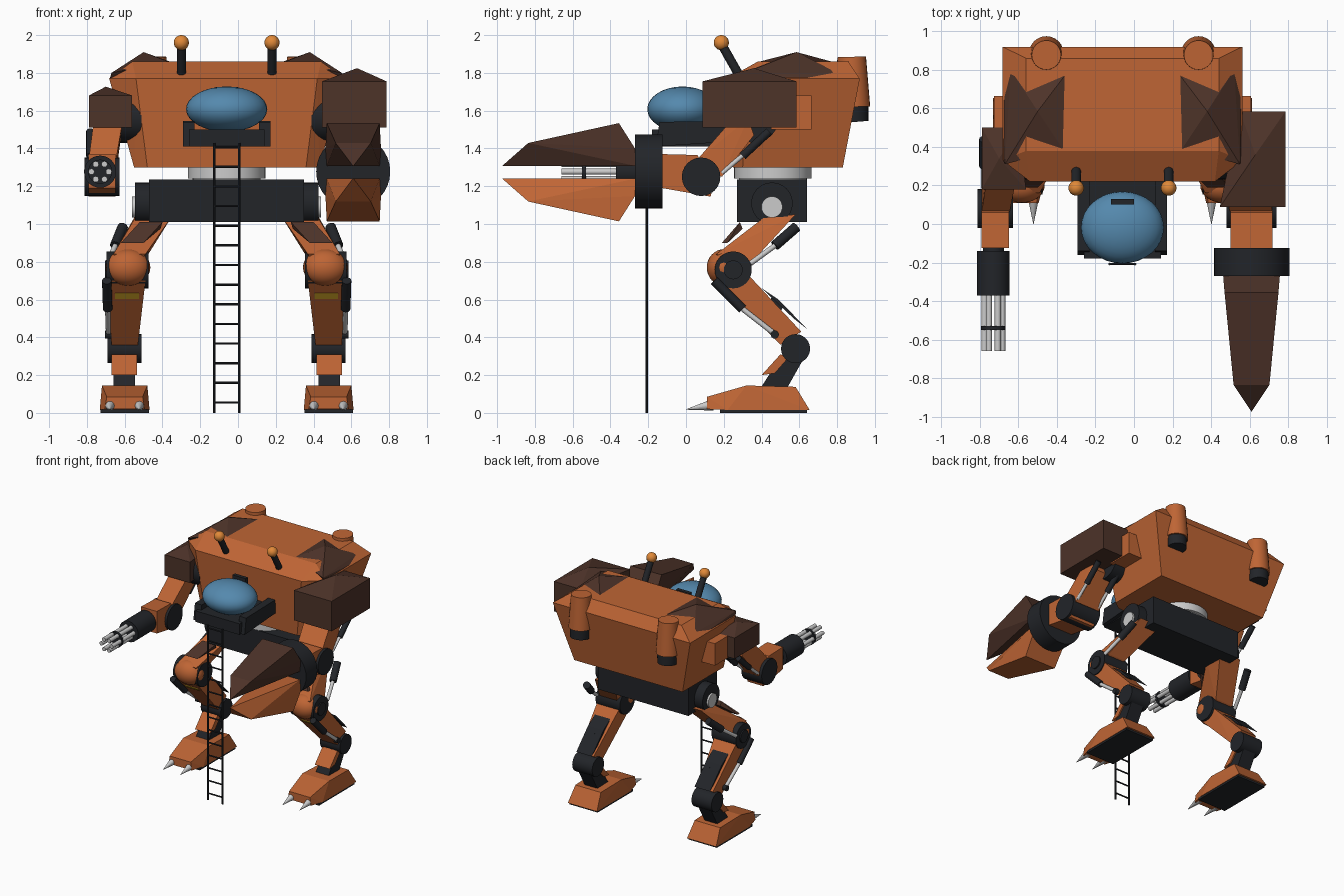
import bpy, bmesh, math
from mathutils import Vector, Matrix

if "Cube" in bpy.data.objects:
    bpy.data.objects.remove(bpy.data.objects["Cube"])

CX = -0.06  # body centre line


def mat(name, rgb):
    m = bpy.data.materials.new(name)
    m.diffuse_color = (*rgb, 1)
    m.use_nodes = True
    m.node_tree.nodes["Principled BSDF"].inputs["Base Color"].default_value = m.diffuse_color
    return m


ORANGE = mat("orange_paint", (0.52, 0.13, 0.035))
BROWN = mat("brown_armour", (0.075, 0.033, 0.022))
BLACK = mat("black_metal", (0.016, 0.018, 0.022))
BLUE = mat("blue_glass", (0.09, 0.25, 0.42))
AMBER = mat("amber_lamp", (0.75, 0.25, 0.04))
YELLOW = mat("yellow_stripe", (0.65, 0.38, 0.02))


def finish(name, bm, m, smooth=False):
    bmesh.ops.recalc_face_normals(bm, faces=bm.faces)
    me = bpy.data.meshes.new(name)
    bm.to_mesh(me)
    bm.free()
    if smooth:
        me.shade_smooth()
        me.set_sharp_from_angle(angle=math.radians(35))
    if m:
        me.materials.append(m)
    ob = bpy.data.objects.new(name, me)
    bpy.context.collection.objects.link(ob)
    return ob


def hull(name, pts, m):
    bm = bmesh.new()
    for p in pts:
        bm.verts.new(p)
    r = bmesh.ops.convex_hull(bm, input=bm.verts)
    junk = [g for g in r["geom_interior"] if isinstance(g, bmesh.types.BMVert)]
    bmesh.ops.delete(bm, geom=junk, context="VERTS")
    bmesh.ops.dissolve_limit(bm, angle_limit=0.01, verts=bm.verts, edges=bm.edges)
    return finish(name, bm, m)


def box(name, lo, hi, m):
    return hull(name, [(x, y, z) for x in (lo[0], hi[0]) for y in (lo[1], hi[1])
                       for z in (lo[2], hi[2])], m)


def prism(name, yz, x0, x1, m):
    return hull(name, [(x, y, z) for y, z in yz for x in (x0, x1)], m)


def rod(name, p, q, r, m, r2=None, n=24):
    p, q = Vector(p), Vector(q)
    d = q - p
    bm = bmesh.new()
    bmesh.ops.create_cone(bm, cap_ends=True, segments=n, radius1=r,
                          radius2=r if r2 is None else r2, depth=d.length,
                          matrix=Matrix.Translation((p + q) / 2)
                          @ d.to_track_quat("Z", "Y").to_matrix().to_4x4())
    return finish(name, bm, m, True)


def ball(name, c, r, m):
    bm = bmesh.new()
    bmesh.ops.create_uvsphere(bm, u_segments=32, v_segments=16, radius=1,
                              matrix=Matrix.Translation(c) @ Matrix.Diagonal((*r, 1)))
    return finish(name, bm, m, True)


# Torso: three stacked outlines with cut front corners
torso = []
for z, hx, cut, y0, y1, yc in ((1.30, .49, .42, .25, .83, .30),
                               (1.77, .622, .48, .22, .92, .33),
                               (1.86, .50, .50, .38, .86, .38)):
    for s in (-1, 1):
        torso += [(CX + s * cut, y0, z), (CX + s * hx, yc, z), (CX + s * hx, y1, z)]
hull("torso", torso, ORANGE)

# Cockpit tray, canopy and hatch handle
box("cockpit_tray", (CX - .2, -.18, 1.41), (CX + .2, .44, 1.50), BLACK)
ball("canopy", (CX, -.018, 1.608), (.215, .187, .12), BLUE)
box("canopy_handle", (CX - .06, .10, 1.67), (CX + .06, .13, 1.725), BLACK)

# Turret ring and pelvis
rod("turret_ring", (CX, .46, 1.24), (CX, .46, 1.31), .205, None, n=48)
rod("turret_neck", (CX, .46, 1.2), (CX, .46, 1.26), .18, None, n=48)
box("pelvis", (CX - .41, .27, 1.01), (CX + .41, .64, 1.235), BLACK)

# Boarding ladder
for s in (-1, 1):
    rod("ladder_rail", (CX + s * .066, -.208, 0), (CX + s * .066, -.208, 1.43), .007, BLACK, n=8)
for i in range(14):
    z = .055 + i * .104
    rod("ladder_rung", (CX - .066, -.208, z), (CX + .066, -.208, z), .006, BLACK, n=8)

for s in (-1, 1):
    def P(x, y, z):
        return (CX + s * x, y, z)

    def side_prism(name, yz, a, b, m):
        return prism(name, yz, CX + s * a, CX + s * b, m)

    # Torso fittings
    hull("cockpit_side", [P(x, y, z) for x in (.17, .232) for y, z in
                          ((-.16, 1.41), (-.14, 1.54), (.44, 1.55), (.44, 1.45))], BLACK)
    hull("roof_plate", [P(.61, .31, 1.80), P(.58, .80, 1.80), P(.30, .77, 1.86), P(.31, .39, 1.86),
                        P(.44, .585, 1.91), P(.62, .33, 1.765), P(.615, .82, 1.765)], BROWN)
    rod("antenna", P(.24, .28, 1.79), P(.24, .195, 1.94), .024, BLACK)
    ball("antenna_lamp", P(.24, .187, 1.96), (.04,) * 3, AMBER)
    rod("exhaust", P(.395, .885, 1.62), P(.395, .877, 1.885), .09, ORANGE, .076)
    rod("exhaust_nozzle", P(.395, .892, 1.54), P(.395, .885, 1.625), .074, BLACK, .08)
    rod("shoulder_joint", P(.45, .36, 1.56), P(.64, .36, 1.56), .13, BLACK)
    box("shoulder_mount", P(.5, .45, 1.50), P(.667, .665, 1.68), ORANGE)

    # Hip and thigh
    rod("hip_joint", P(.38, .455, 1.11), P(.485, .455, 1.11), .11, BLACK)
    rod("hip_pin", P(.48, .455, 1.09), P(.50, .455, 1.09), .056, None)
    hull("thigh", [P(x, y, z) for x, y, z in (
        (.29, .42, 1.04), (.48, .42, 1.04), (.29, .58, 1.05), (.48, .58, 1.05),
        (.43, .16, .84), (.60, .16, .84), (.44, .35, .80), (.60, .35, .80), (.52, .24, .72))], ORANGE)
    hull("thigh_plate", [P(x, y, z) for x, y, z in (
        (.34, .285, 1.01), (.46, .285, 1.01), (.44, .19, .90), (.56, .19, .90),
        (.35, .30, .975), (.46, .30, .975), (.44, .22, .90), (.56, .22, .90))], BROWN)
    rod("hip_piston_sleeve", P(.55, .585, .985), P(.59, .47, .885), .028, BLACK, n=16)
    rod("hip_piston_rod", P(.59, .47, .885), P(.63, .34, .79), .014, None, n=12)

    # Knee and shin
    ball("knee_cap", P(.522, .20, .77), (.118, .09, .096), ORANGE)
    rod("knee_joint", P(.415, .25, .757), P(.635, .25, .757), .098, BLACK)
    rod("knee_pin", P(.63, .25, .757), P(.645, .25, .757), .05, BLACK)
    hull("shin", [P(x, y, z) for x0, x1, y, z in (
        (.43, .63, .17, .70), (.43, .63, .34, .72), (.47, .61, .50, .36), (.47, .61, .61, .43))
        for x in (x0, x1)], ORANGE)
    side_prism("shin_stripe", ((.23, .632), (.258, .604), (.28, .62), (.25, .65)), .465, .59, YELLOW)
    side_prism("calf_plate", ((.40, .66), (.49, .60), (.64, .445), (.57, .50)), .465, .605, BLACK)
    side_prism("calf_strut", ((.42, .56), (.46, .62), (.52, .57), (.48, .50)), .51, .56, BLACK)
    rod("shin_piston_sleeve", P(.635, .15, .70), P(.63, .30, .55), .025, BLACK, n=16)
    rod("shin_piston_rod", P(.63, .30, .55), P(.625, .48, .41), .014, None, n=12)
    rod("shin_piston_end", P(.61, .47, .415), P(.645, .47, .415), .022, BLACK, n=16)

    # Ankle and foot
    rod("ankle_joint", P(.45, .58, .34), P(.63, .58, .34), .077, BLACK)
    side_prism("ankle_strut", ((.40, .14), (.54, .14), (.63, .30), (.53, .34)), .485, .60, BLACK)
    side_prism("ankle_plate", ((.40, .20), (.47, .21), (.54, .29), (.50, .31)), .475, .61, ORANGE)
    hull("foot", [P(.54 + t * w, y, z) for t in (-1, 1) for w, y, z in (
        (.105, .11, .02), (.095, .11, .085), (.132, .22, .015), (.12, .32, .145),
        (.115, .58, .138), (.132, .655, .015))], ORANGE)
    side_prism("foot_sole", ((.18, 0), (.18, .018), (.64, .018), (.64, 0)), .412, .668, BLACK)
    for t in (-.078, .078):
        rod("toe_claw", P(.54 + t, .14, .042), P(.54 + t, .0, .018), .03, None, .001, 12)

# Arms: same build, right one thicker
for side, x, w, ux in (("right", .61, .11, .58), ("left", -.72, .072, -.69)):
    hull(side + "_upper_arm", [(c + t * w, y, z) for t in (-1, 1) for c, y, z in (
        (ux, .20, 1.50), (ux, .36, 1.47), (x, .19, 1.25), (x, .05, 1.33),
        (ux, .33, 1.56), (ux, .25, 1.56))], ORANGE)
    rod(side + "_elbow", (x - w - .02, .08, 1.25), (x + w + .02, .08, 1.25), .102, BLACK)
    prism(side + "_forearm", ((-.125, 1.37), (.06, 1.365), (.15, 1.22), (.13, 1.145), (-.125, 1.19)),
          x - w, x + w, ORANGE)
    for t in (-1, 1):
        xp = x + t * (w - .01)
        rod(side + "_arm_piston_sleeve", (xp, .30, 1.36), (xp, .44, 1.49), .022, BLACK, n=12)
        rod(side + "_arm_piston_rod", (xp, .19, 1.27), (xp, .32, 1.38), .012, None, n=12)

# Shoulder armour boxes with pitched roofs
for side, xi, xb, xo, y0, y1, z0, z1, apex in (
        ("right", .445, .55, .787, .087, .585, 1.51, 1.755, (.63, .36, 1.825)),
        ("left", -.56, -.60, -.79, .18, .50, 1.51, 1.68, (-.70, .34, 1.727))):
    hull(side + "_shoulder_armour", [(a, b, z) for z in (z0, z1) for a, b in (
        (xi, y0), (xo, y0), (xo, y1), (xb, y1))] + [apex], BROWN)

# Right hand: wrist drum and two claw jaws
rod("claw_wrist", (.61, -.27, 1.277), (.61, -.125, 1.277), .196, BLACK, n=32)
for name, m, s in (("upper_jaw", BROWN, 1), ("lower_jaw", ORANGE, -1)):
    hull(name, [(.61 + t * w, y, 1.274 + s * h) for t in (-1, 1) for w, y, h in (
        (.14, -.355, .26), (.147, -.27, .126), (.14, -.27, .034), (.093, -.835, .155),
        (0, -.975, .032))], m)

# Left hand: rotary gun
rod("gun_body", (-.73, -.37, 1.277), (-.73, -.14, 1.277), .085, BLACK, n=32)
rod("gun_mount", (-.73, -.15, 1.277), (-.73, -.1, 1.277), .055, BLACK)
rod("gun_ring", (-.73, -.55, 1.277), (-.73, -.53, 1.277), .064, BLACK)
for i in range(6):
    a = i * math.pi / 3
    bx, bz = -.73 + .046 * math.cos(a), 1.277 + .046 * math.sin(a)
    rod("gun_barrel", (bx, -.66, bz), (bx, -.36, bz), .016, None, n=12)
